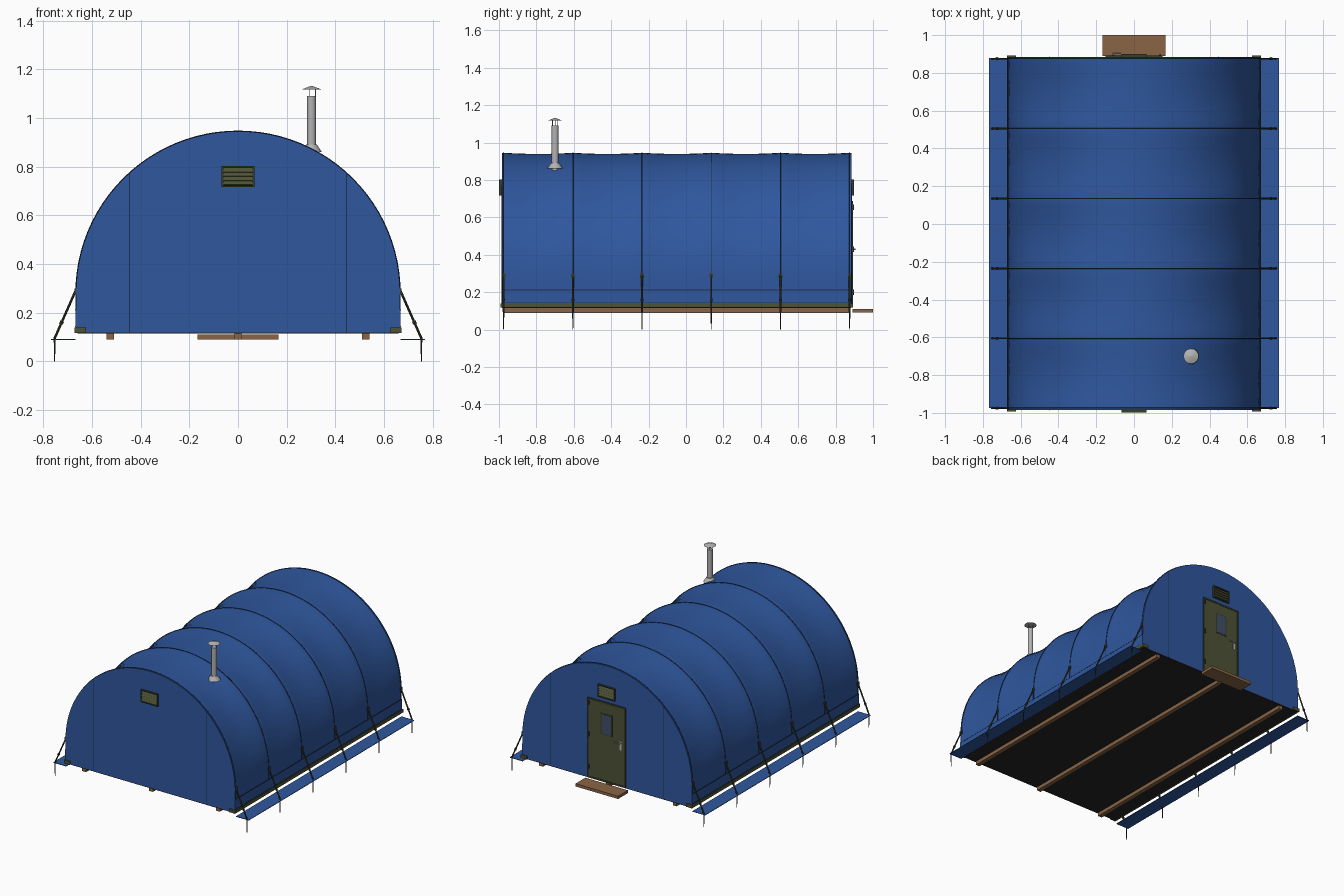
import bpy, bmesh, math
from mathutils import Vector

if "Cube" in bpy.data.objects:
    bpy.data.objects.remove(bpy.data.objects["Cube"])


def mat(name, r, g, b):
    m = bpy.data.materials.new(name)
    m.diffuse_color = (r, g, b, 1)
    m.use_nodes = True
    m.node_tree.nodes["Principled BSDF"].inputs["Base Color"].default_value = m.diffuse_color
    return m


BLUE = mat("blue_canvas", 0.028, 0.095, 0.34)
TRIM = mat("dark_trim", 0.012, 0.03, 0.08)
OLIVE = mat("olive_paint", 0.075, 0.085, 0.035)
DARK_OLIVE = mat("dark_olive", 0.04, 0.045, 0.025)
WOOD = mat("timber", 0.25, 0.13, 0.06)
RUBBER = mat("floor_sheet", 0.018, 0.018, 0.018)
GLASS = mat("window_glass", 0.05, 0.08, 0.14)
STEEL = mat("steel", 0.45, 0.45, 0.45)

Y0, Y1, R, ZC, ZB = -0.985, 0.885, 0.665, 0.28, 0.12
RIBS = [-0.975 + 0.37 * i for i in range(6)]


def mesh_object(name, bm, m, smooth=False):
    me = bpy.data.meshes.new(name)
    bmesh.ops.recalc_face_normals(bm, faces=bm.faces)
    for f in bm.faces:
        f.smooth = smooth
    bm.to_mesh(me)
    bm.free()
    ob = bpy.data.objects.new(name, me)
    bpy.context.collection.objects.link(ob)
    me.materials.append(m)
    return ob


def box(name, x, y, z, m, rx=0.0):
    """Box given as (min, max) on each axis."""
    bm = bmesh.new()
    bmesh.ops.create_cube(bm, size=1)
    bmesh.ops.scale(bm, vec=(x[1] - x[0], y[1] - y[0], z[1] - z[0]), verts=bm.verts)
    ob = mesh_object(name, bm, m)
    ob.location = (sum(x) / 2, sum(y) / 2, sum(z) / 2)
    ob.rotation_euler.x = rx
    return ob


def rod(name, a, b, r1, r2, m, n=16):
    """Cylinder or cone from a to b."""
    a, b = Vector(a), Vector(b)
    bm = bmesh.new()
    bmesh.ops.create_cone(bm, cap_ends=True, segments=n, radius1=r1, radius2=r2, depth=(b - a).length)
    ob = mesh_object(name, bm, m, n > 8)
    ob.location = (a + b) / 2
    ob.rotation_euler = (b - a).to_track_quat('Z', 'Y').to_euler()
    if n > 8:
        bpy.context.view_layer.objects.active = ob
        ob.select_set(True)
        bpy.ops.object.shade_smooth_by_angle(angle=math.radians(35))
        ob.select_set(False)
    return ob


def profile(sag=0.0, grow=0.0):
    """Tunnel section: short upright walls and a half-round roof."""
    pts = []
    for i in range(49):
        t = math.pi * i / 48
        r = R + grow - sag * (0.006 + 0.012 * math.sin(2 * t) ** 2) * min(1, 4 * math.sin(t))
        pts.append((r * math.cos(t), ZC + r * math.sin(t)))
    w = R + grow
    return [(w, ZB), (w, 0.2)] + pts + [(-w, 0.2), (-w, ZB)]


# Canvas cover, sagging between the hoops
bm = bmesh.new()
ys = [(Y0, 0)]
for a in RIBS[:-1]:
    ys += [(a + 0.37 * k / 8, math.sin(math.pi * k / 8)) for k in range(8)]
ys += [(RIBS[-1], 0), (Y1, 0)]
rows = [[bm.verts.new((x, y, z)) for x, z in profile(s)] for y, s in ys]
for p, q in zip(rows, rows[1:]):
    for i in range(len(p) - 1):
        bm.faces.new((p[i], p[i + 1], q[i + 1], q[i]))
mesh_object("canvas_cover", bm, BLUE, True)

# End walls with vertical seams
for name, y, d in (("front", Y0, -1), ("back", Y1, 1)):
    bm = bmesh.new()
    bm.faces.new([bm.verts.new((x, y, z)) for x, z in profile()])
    ob = mesh_object(name + "_wall", bm, BLUE)
    if (ob.data.polygons[0].normal.y > 0) != (d > 0):
        ob.data.flip_normals()
    for s in (-1, 1):
        box(name + "_wall_seam", (s * 0.446 - 0.002, s * 0.446 + 0.002),
            (y - 0.0015, y + 0.0015), (ZB, 0.772), TRIM)

# Hoop bands over the cover
for y in RIBS:
    cu = bpy.data.curves.new("hoop_band", 'CURVE')
    cu.dimensions = '3D'
    cu.bevel_depth = 0.003
    cu.bevel_resolution = 1
    sp = cu.splines.new('POLY')
    pts = profile()
    sp.points.add(len(pts) - 1)
    for p, (x, z) in zip(sp.points, pts):
        p.co = (x, y, z, 1)
    cu.materials.append(TRIM)
    bpy.context.collection.objects.link(bpy.data.objects.new("hoop_band", cu))

# Floor, runners and doorstep
box("floor", (-0.66, 0.66), (Y0 + 0.002, Y1 - 0.002), (0.115, 0.125), RUBBER)
for x in (-0.525, 0, 0.525):
    box("floor_runner", (x - 0.015, x + 0.015), (-0.975, 0.875), (0.09, 0.116), WOOD)
box("doorstep", (-0.167, 0.167), (0.89, 1.0), (0.09, 0.11), WOOD)

# Side rails, skirts, guy straps and stakes
for s in (-1, 1):
    def side(a, b):
        return tuple(sorted((s * a, s * b)))
    box("side_rail", side(0.625, 0.672), (-0.993, 0.893), (0.117, 0.14), OLIVE)
    box("wall_flap", side(0.664, 0.668), (Y0, Y1), (0.14, 0.212), BLUE)
    for z in (0.144, 0.212):
        box("flap_cord", side(0.664, 0.669), (Y0, Y1), (z - 0.002, z + 0.002), TRIM)
    box("ground_skirt", side(0.667, 0.767), (-0.975, 0.88), (0.088, 0.092), BLUE)
    for y in RIBS:
        top, foot = Vector((s * 0.667, y, 0.29)), Vector((s * 0.753, y, 0.095))
        rod("guy_strap", foot, top, 0.005, 0.005, DARK_OLIVE, 8)
        mid = foot.lerp(top, 0.3)
        rod("strap_buckle", mid, foot.lerp(top, 0.36), 0.008, 0.008, DARK_OLIVE, 8)
        box("strap_patch", side(0.663, 0.671), (y - 0.01, y + 0.01), (0.275, 0.3), DARK_OLIVE)
        rod("ground_stake", (s * 0.753, y, 0), (s * 0.753, y, 0.1), 0.002, 0.004, DARK_OLIVE, 8)

# Louvred vents above door and at front
for name, y, d in (("front", Y0, -1), ("back", Y1, 1)):
    def out(a, b):
        return tuple(sorted((y + d * a, y + d * b)))
    box(name + "_vent_back", (-0.065, 0.065), out(0, 0.004), (0.718, 0.801), RUBBER)
    for s in (-1, 1):
        box(name + "_vent_side", (s * 0.063 - 0.004, s * 0.063 + 0.004), out(0, 0.014), (0.716, 0.803), DARK_OLIVE)
    for z in (0.716, 0.797):
        box(name + "_vent_edge", (-0.063, 0.063), out(0, 0.014), (z, z + 0.006), DARK_OLIVE)
    for i in range(4):
        z = 0.733 + 0.0175 * i
        box(name + "_vent_slat", (-0.06, 0.06), out(0.006, 0.009), (z - 0.009, z + 0.009), OLIVE, d * 0.5)

# Door with frame, window, hinges and handle
box("door_panel", (-0.138, 0.138), (Y1, 0.891), (0.125, 0.675), OLIVE)
for s in (-1, 1):
    box("door_frame_side", (s * 0.144 - 0.006, s * 0.144 + 0.006), (Y1, 0.893), (0.12, 0.687), DARK_OLIVE)
for z in (0.12, 0.675):
    box("door_frame_rail", (-0.15, 0.15), (Y1, 0.893), (z, z + 0.012), DARK_OLIVE)
box("window_frame", (-0.045, 0.045), (0.89, 0.893), (0.455, 0.605), DARK_OLIVE)
box("window_pane", (-0.038, 0.038), (0.89, 0.894), (0.462, 0.598), GLASS)
for z in (0.2, 0.43, 0.655):
    rod("door_hinge", (0.138, 0.894, z - 0.015), (0.138, 0.894, z + 0.015), 0.005, 0.005, DARK_OLIVE)
box("handle_plate", (-0.119, -0.103), (0.89, 0.894), (0.38, 0.445), STEEL)
rod("handle_spindle", (-0.111, 0.892, 0.43), (-0.111, 0.904, 0.43), 0.004, 0.004, STEEL)
rod("door_handle", (-0.115, 0.904, 0.43), (-0.07, 0.904, 0.43), 0.004, 0.004, STEEL)

# Stove pipe with flashing and rain cap
X, Y = 0.302, -0.7
rod("pipe_flashing", (X, Y, 0.86), (X, Y, 0.89), 0.042, 0.022, STEEL, 24)
rod("stove_pipe", (X, Y, 0.85), (X, Y, 1.09), 0.018, 0.018, STEEL, 24)
rod("rain_cap", (X, Y, 1.117), (X, Y, 1.132), 0.04, 0.002, STEEL, 24)
for k in range(3):
    a = k * math.tau / 3
    px, py = X + 0.016 * math.cos(a), Y + 0.016 * math.sin(a)
    rod("cap_leg", (px, py, 1.08), (px, py, 1.12), 0.0015, 0.0015, STEEL, 6)
